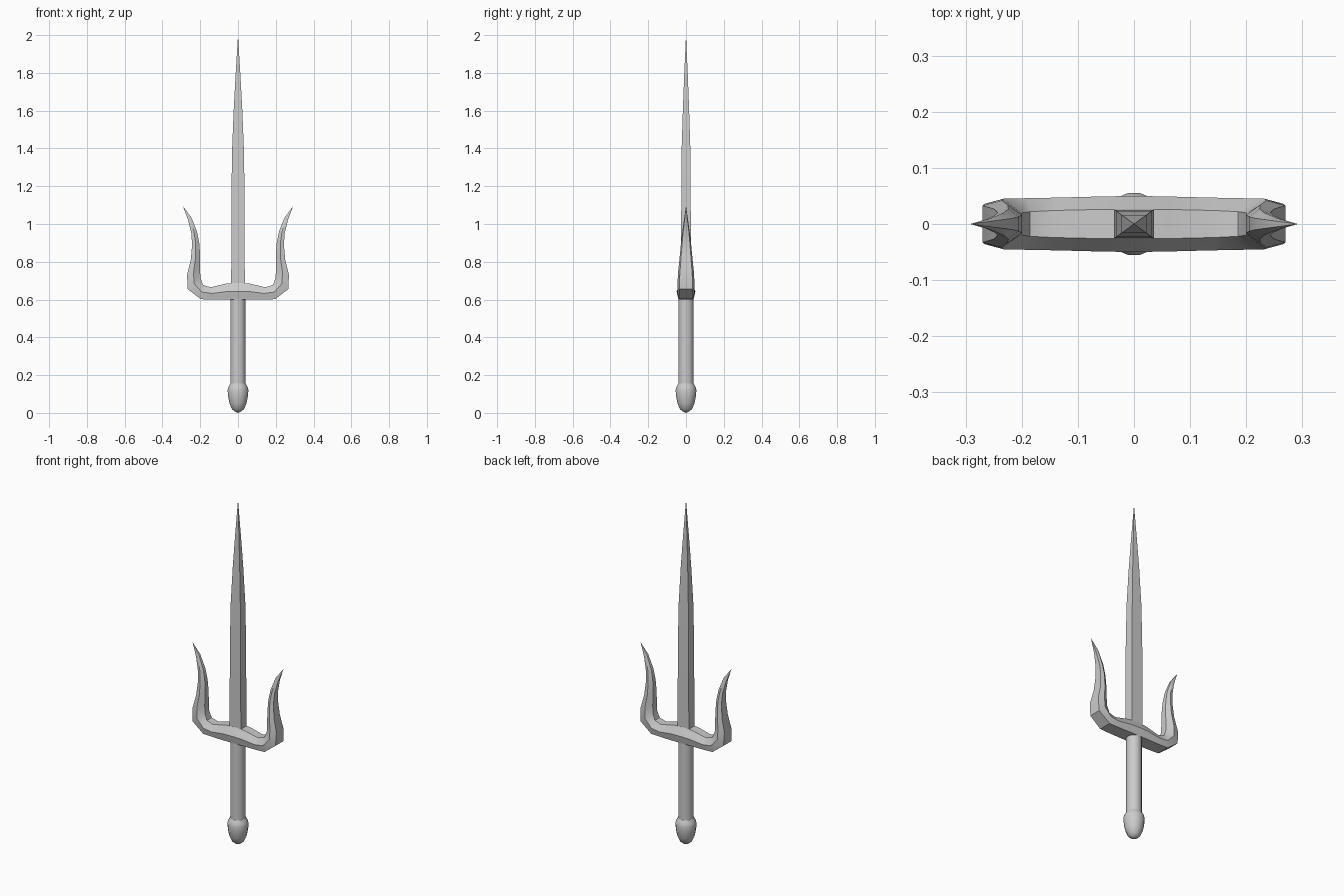
import bpy, bmesh, math

if "Cube" in bpy.data.objects:
    bpy.data.objects.remove(bpy.data.objects["Cube"])


def loft(name, rings, angle=30):
    """Skin a list of equal-sized point rings; a one-point ring is a tip."""
    bm = bmesh.new()
    loops = [[bm.verts.new(p) for p in ring] for ring in rings]
    for a, b in zip(loops, loops[1:]):
        n = max(len(a), len(b))
        for i in range(n):
            j = (i + 1) % n
            if len(a) == 1:
                bm.faces.new((a[0], b[i], b[j]))
            elif len(b) == 1:
                bm.faces.new((a[i], a[j], b[0]))
            else:
                bm.faces.new((a[i], a[j], b[j], b[i]))
    for end in (loops[0], loops[-1]):
        if len(end) > 2:
            bm.faces.new(end)
    bmesh.ops.recalc_face_normals(bm, faces=bm.faces)
    mesh = bpy.data.meshes.new(name)
    bm.to_mesh(mesh)
    bm.free()
    obj = bpy.data.objects.new(name, mesh)
    bpy.context.collection.objects.link(obj)
    bpy.ops.object.select_all(action='DESELECT')
    obj.select_set(True)
    bpy.context.view_layer.objects.active = obj
    bpy.ops.object.shade_smooth_by_angle(angle=math.radians(angle))
    return obj


def circle(r, z, n=16):
    return [(r / math.cos(math.pi / n) * math.cos((i + .5) * math.tau / n),
             r / math.cos(math.pi / n) * math.sin((i + .5) * math.tau / n), z)
            for i in range(n)]


# Grip and rounded pommel
loft("grip", [circle(0.04, 0.14), circle(0.04, 0.61)])
pommel = [(0.018, 0.008), (0.032, 0.02), (0.045, 0.05), (0.052, 0.085),
          (0.055, 0.12), (0.051, 0.137), (0.041, 0.155)]
loft("pommel", [[(0, 0, 0)]] + [circle(r, z) for r, z in pommel], 50)

# Four-sided blade tapering to a point
blade = [(0.036, 0.026, 0.62), (0.035, 0.025, 1.15), (0.031, 0.023, 1.4),
         (0.022, 0.016, 1.62), (0.012, 0.009, 1.8)]
loft("blade", [[(x, y, z), (-x, y, z), (-x, -y, z), (x, -y, z)]
               for x, y, z in blade] + [[(0, 0, 2.0)]])

# Guard with prongs: inner x, z, outer x, z, half widths inner, middle, outer
stations = [
    (0.00, 0.688, 0.00, 0.600, 0.026, 0.050, 0.040),
    (0.06, 0.685, 0.06, 0.600, 0.026, 0.049, 0.040),
    (0.145, 0.665, 0.13, 0.600, 0.024, 0.047, 0.039),
    (0.185, 0.677, 0.197, 0.602, 0.022, 0.046, 0.038),
    (0.199, 0.715, 0.266, 0.655, 0.020, 0.045, 0.036),
    (0.201, 0.760, 0.270, 0.730, 0.019, 0.042, 0.033),
    (0.200, 0.830, 0.250, 0.810, 0.016, 0.034, 0.027),
    (0.205, 0.900, 0.243, 0.890, 0.013, 0.027, 0.021),
    (0.217, 0.960, 0.247, 0.950, 0.010, 0.020, 0.016),
    (0.247, 1.035, 0.264, 1.020, 0.006, 0.010, 0.008),
]


def section(s, side):
    ix, iz, ox, oz, wi, wm, wo = s
    mx, mz = (ix + ox) / 2, (iz + oz) / 2
    half = [(ix, wi, iz), (mx, wm, mz), (ox, wo, oz)]
    ring = half + [(x, -y, z) for x, y, z in reversed(half)]
    return [(side * x, y, z) for x, y, z in ring]


rings = [[(-0.292, 0, 1.095)]]
rings += [section(s, -1) for s in reversed(stations)]
rings += [section(s, 1) for s in stations[1:]]
rings += [[(0.292, 0, 1.095)]]
loft("guard", rings, 32)
